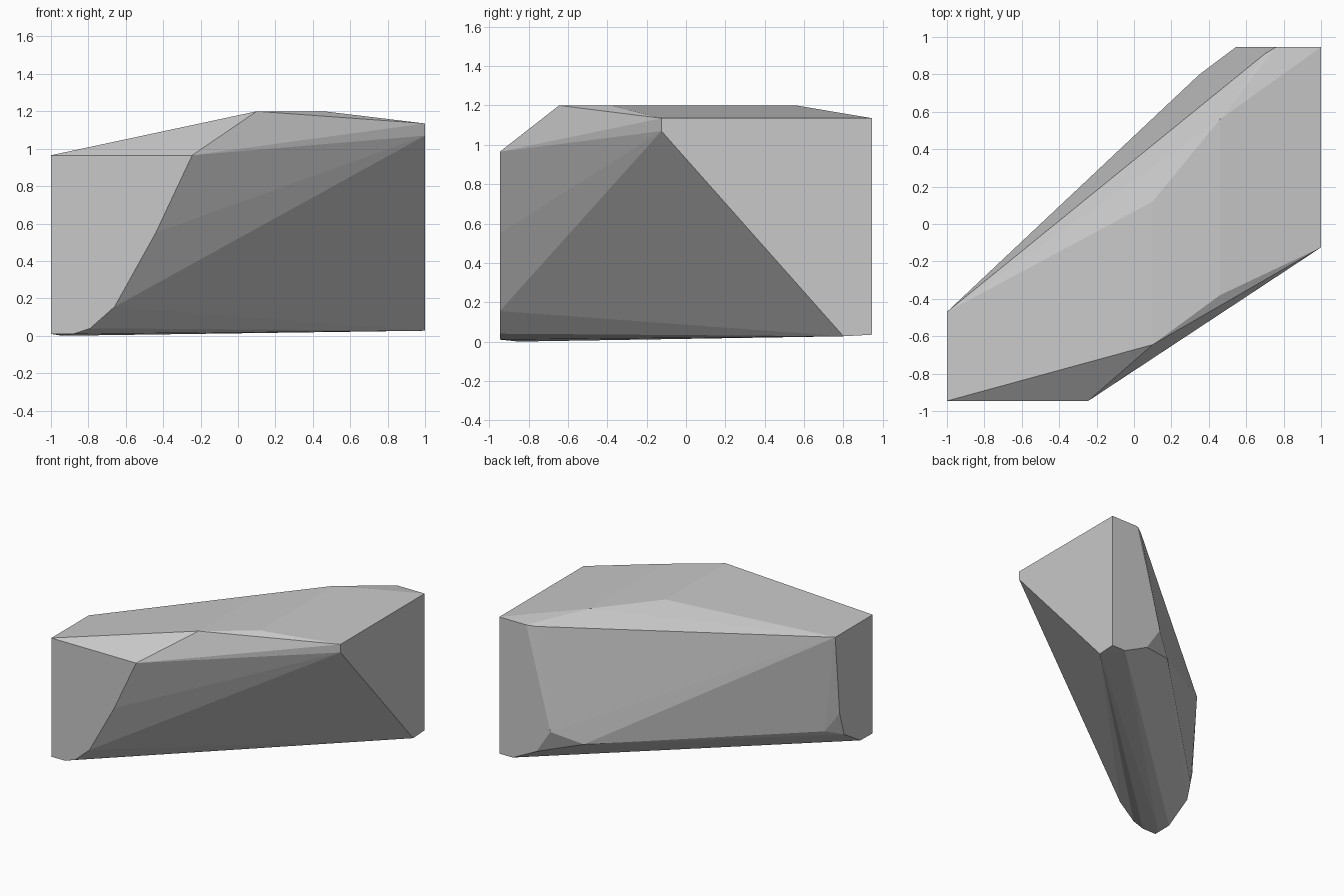
import bpy
import bmesh
import math

if "Cube" in bpy.data.objects:
    bpy.data.objects.remove(bpy.data.objects["Cube"])

HALF_X, HALF_Y, TOP = 1.0, 0.946, 1.2

# Cut-off outlines of the boulder, one per flat side
front = [(-1, .965), (-.245, .965), (-.44, .55), (-.66, .155), (-.79, .04), (-.88, .01), (-1, .01)]    # x, z
back = [(1, 1.135), (.76, 1.135), (.545, .33), (.67, .14), (.88, .035), (1, .035)]                     # x, z
left = [(-.47, .965), (-.525, .332), (-.582, .141), (-.79, .013)]                                      # y, z
right = [(-.125, 1.135), (-.125, 1.07), (.80, .027)]                                                   # y, z
plateau = [(.1, -.645), (.46, -.38), (.46, .56), (.1, .12)]                                            # x, y
# Loose corners: back upper edge, back lower edge, back left foot, lowest point
corners = [(.70, .91, 1.125), (.35, .80, .227), (-.92, -.45, .194), (-.94, -.85, 0)]

points = [(x, -HALF_Y, z) for x, z in front]
points += [(x, HALF_Y, z) for x, z in back]
points += [(-HALF_X, y, z) for y, z in left]
points += [(HALF_X, y, z) for y, z in right]
points += [(x, y, TOP) for x, y in plateau]
points += corners

# Wrap the outlines in one faceted hull
bm = bmesh.new()
for p in points:
    bm.verts.new(p)
hull = bmesh.ops.convex_hull(bm, input=bm.verts[:])
loose = [v for v in bm.verts if not v.link_faces]
bmesh.ops.delete(bm, geom=loose, context='VERTS')
bmesh.ops.dissolve_limit(bm, angle_limit=math.radians(0.5), verts=bm.verts[:], edges=bm.edges[:])
bmesh.ops.recalc_face_normals(bm, faces=bm.faces[:])

mesh = bpy.data.meshes.new("boulder")
bm.to_mesh(mesh)
bm.free()

# Stone colour
stone = bpy.data.materials.new("stone_grey")
stone.diffuse_color = (0.58, 0.58, 0.58, 1)
stone.use_nodes = True
stone.node_tree.nodes["Principled BSDF"].inputs["Base Color"].default_value = stone.diffuse_color
mesh.materials.append(stone)

boulder = bpy.data.objects.new("boulder", mesh)
bpy.context.collection.objects.link(boulder)
